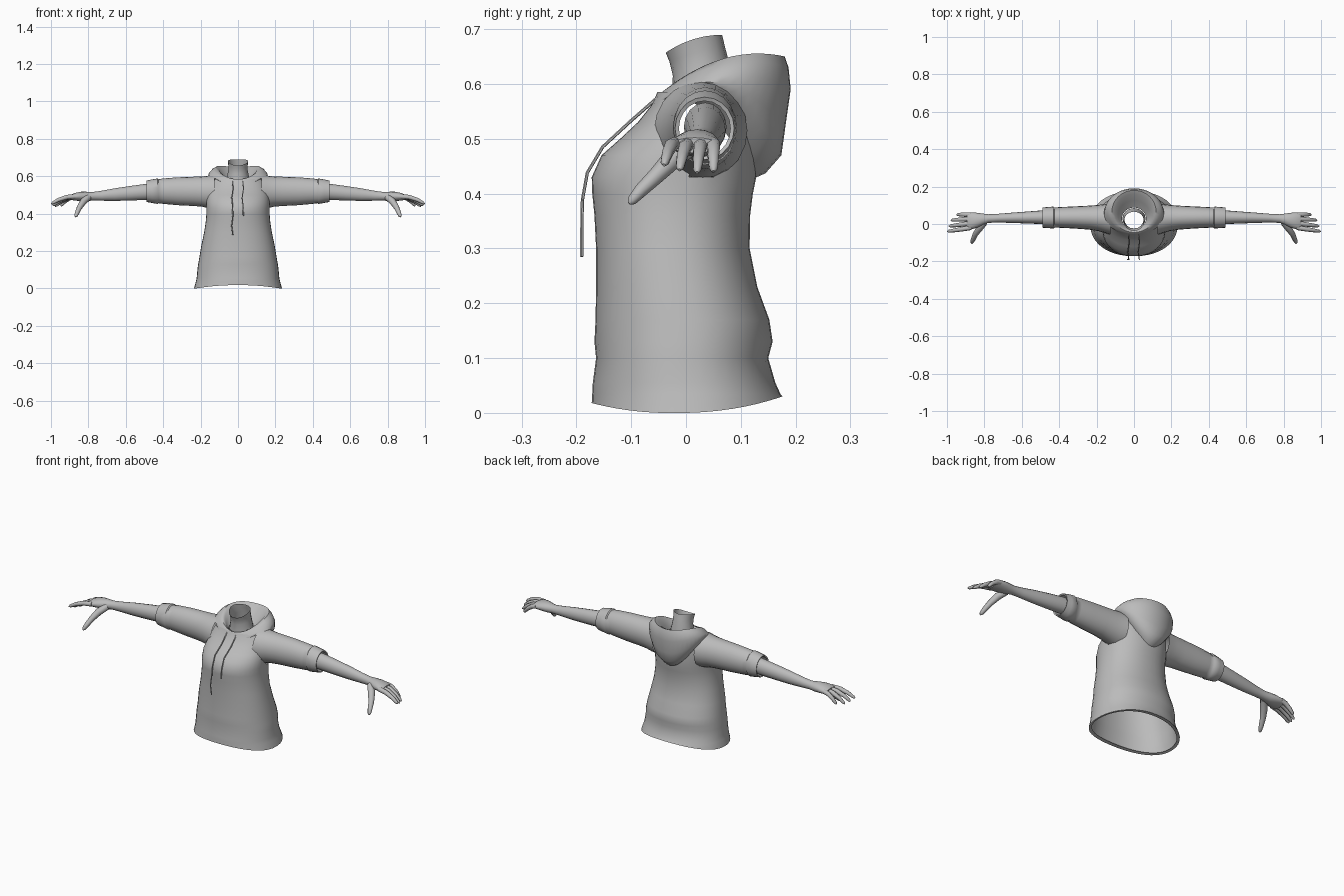
import bpy, bmesh, math
from mathutils import Vector

cloth = bpy.data.materials.new("plain_grey")
cloth.diffuse_color = (0.5, 0.5, 0.5, 1)


def finish(name, bm, mirror=False):
    bmesh.ops.recalc_face_normals(bm, faces=bm.faces)
    me = bpy.data.meshes.new(name)
    bm.to_mesh(me)
    bm.free()
    me.materials.append(cloth)
    ob = bpy.data.objects.new(name, me)
    bpy.context.collection.objects.link(ob)
    bpy.ops.object.select_all(action='DESELECT')
    ob.select_set(True)
    bpy.context.view_layer.objects.active = ob
    bpy.ops.object.shade_smooth_by_angle(angle=math.radians(50))
    if mirror:
        ob.modifiers.new("mirror", 'MIRROR').use_mirror_merge = False
    return ob


def loft(rings, cap_start=False, cap_end=False):
    bm = bmesh.new()
    vs = [[bm.verts.new(p) for p in r] for r in rings]
    n = len(vs[0])
    for a, b in zip(vs, vs[1:]):
        for i in range(n):
            j = (i + 1) % n
            bm.faces.new((a[i], a[j], b[j], b[i]))
    if cap_start:
        bm.faces.new(vs[0])
    if cap_end:
        bm.faces.new(vs[-1])
    return bm


def body_ring(hw, front, back, zf, zs, zb, n=40, power=1.0):
    """Level loop around z; height is set at front, side and back."""
    pts = []
    for i in range(n):
        a = 2 * math.pi * i / n
        s, c = math.sin(a), -math.cos(a)
        z = zs + (zb - zf) / 2 * c + ((zb + zf) / 2 - zs) * c * c
        sx = math.copysign(abs(s) ** power, s)
        sy = math.copysign(abs(c) ** power, c)
        pts.append((hw * sx, (front + back) / 2 + (back - front) / 2 * sy, z))
    return pts


def limb_ring(x, y0, y1, z0, z1, n=16, lean=0.0):
    """Upright loop around the arm axis."""
    pts = []
    for i in range(n):
        a = 2 * math.pi * i / n
        pts.append((x + lean * math.sin(a), (y0 + y1) / 2 + (y1 - y0) / 2 * math.cos(a),
                    (z0 + z1) / 2 + (z1 - z0) / 2 * math.sin(a)))
    return pts


def tube(path, radii, n=8):
    path = [Vector(p) for p in path]
    rings = []
    for k, p in enumerate(path):
        d = (path[min(k + 1, len(path) - 1)] - path[max(k - 1, 0)]).normalized()
        u = d.cross(Vector((0.3, 1, 0.1))).normalized()
        v = d.cross(u)
        rings.append([p + radii[k] * (u * math.cos(t) + v * math.sin(t))
                      for t in (2 * math.pi * i / n for i in range(n))])
    return loft(rings, True, True)


# Sweater body: height, half width, front, back; hem dips at the sides
body = [(0.035, 0.226, -0.171, 0.172), (0.055, 0.221, -0.170, 0.163),
        (0.10, 0.217, -0.164, 0.150), (0.13, 0.213, -0.167, 0.158),
        (0.17, 0.206, -0.165, 0.152), (0.23, 0.196, -0.164, 0.130),
        (0.30, 0.181, -0.164, 0.116), (0.36, 0.172, -0.167, 0.117),
        (0.40, 0.169, -0.171, 0.122), (0.43, 0.169, -0.172, 0.128),
        (0.47, 0.169, -0.154, 0.130), (0.50, 0.165, -0.120, 0.130),
        (0.53, 0.160, -0.088, 0.128), (0.56, 0.150, -0.064, 0.125),
        (0.585, 0.135, -0.052, 0.120)]
rings = [body_ring(0.222, -0.155, 0.158, 0.022, 0.004, 0.03, power=0.92),
         body_ring(0.235, -0.172, 0.176, 0.018, 0.0, 0.03, power=0.92)]
rings += [body_ring(w, f, b, z, z, z, power=0.92) for z, w, f, b in body]
bm = loft(rings)
# Open the armholes
holes = [f for f in bm.faces if abs(f.calc_center_median().x) > 0.11
         and ((f.calc_center_median().y - 0.03) / 0.062) ** 2
         + ((f.calc_center_median().z - 0.515) / 0.075) ** 2 < 1]
bmesh.ops.delete(bm, geom=holes, context='FACES')
finish("sweater_body", bm)

# Hood lying on the shoulders, folding over its rim down to the neck
hood = [(0.095, -0.068, 0.118, 0.535, 0.56, 0.425), (0.125, -0.068, 0.145, 0.542, 0.575, 0.437),
        (0.150, -0.066, 0.174, 0.550, 0.590, 0.470), (0.160, -0.062, 0.181, 0.558, 0.602, 0.520),
        (0.155, -0.056, 0.191, 0.570, 0.618, 0.590), (0.138, -0.051, 0.187, 0.580, 0.636, 0.630),
        (0.118, -0.045, 0.180, 0.584, 0.646, 0.650), (0.102, -0.038, 0.160, 0.580, 0.636, 0.640),
        (0.085, -0.032, 0.125, 0.570, 0.608, 0.610), (0.064, -0.028, 0.088, 0.560, 0.580, 0.585)]
finish("hood", loft([body_ring(*r) for r in hood]))

# Open neck, slanted towards the back
neck = [(0.062, -0.026, 0.085, 0.57, 0.58, 0.59), (0.052, -0.024, 0.077, 0.615, 0.63, 0.645),
        (0.052, -0.030, 0.071, 0.640, 0.658, 0.668), (0.055, -0.037, 0.066, 0.657, 0.682, 0.689)]
finish("neck", loft([body_ring(*r, n=16) for r in neck]))

# Sleeve with a slightly wider rolled cuff
sleeve = [(0.125, -0.058, 0.112, 0.425, 0.605), (0.155, -0.048, 0.106, 0.428, 0.603),
          (0.19, -0.038, 0.102, 0.437, 0.599), (0.24, -0.030, 0.098, 0.441, 0.597),
          (0.32, -0.024, 0.094, 0.445, 0.594), (0.40, -0.020, 0.090, 0.452, 0.588),
          (0.425, -0.019, 0.088, 0.456, 0.583), (0.43, -0.024, 0.093, 0.452, 0.588),
          (0.46, -0.022, 0.091, 0.457, 0.583), (0.488, -0.020, 0.088, 0.462, 0.576),
          (0.485, -0.013, 0.081, 0.468, 0.569), (0.44, -0.014, 0.083, 0.462, 0.576)]
finish("sleeve", loft([limb_ring(*r, n=20) for r in sleeve]), True)

# Bare forearm running into the palm
arm = [(0.41, -0.004, 0.074, 0.477, 0.566), (0.50, 0.000, 0.072, 0.473, 0.558),
       (0.58, 0.003, 0.066, 0.470, 0.547), (0.66, 0.006, 0.060, 0.468, 0.535),
       (0.73, 0.008, 0.054, 0.469, 0.522), (0.78, 0.006, 0.052, 0.470, 0.515),
       (0.81, -0.006, 0.056, 0.466, 0.517), (0.84, -0.020, 0.060, 0.467, 0.517),
       (0.875, -0.030, 0.062, 0.470, 0.510), (0.892, -0.028, 0.060, 0.474, 0.502)]
finish("forearm_and_palm", loft([limb_ring(*r) for r in arm], False, True), True)

# Four fingers: base y, tip x, tip y, tip z
fingers = [("index_finger", -0.020, 0.998, -0.040, 0.452), ("middle_finger", 0.004, 0.990, -0.012, 0.443),
           ("ring_finger", 0.028, 0.978, 0.020, 0.438), ("little_finger", 0.050, 0.948, 0.050, 0.440)]
for name, y, tx, ty, tz in fingers:
    a, b = Vector((0.872, y, 0.491)), Vector((tx, ty, tz))
    path = [a.lerp(b, t) + Vector((0, 0, 0.012 * math.sin(math.pi * t))) for t in (0, 0.35, 0.7, 0.93, 1)]
    finish(name, tube(path, (0.0125, 0.0125, 0.0105, 0.008, 0.003)), True)

# Thumb hanging forward and down
finish("thumb", tube([(0.80, 0.008, 0.487), (0.828, -0.025, 0.463), (0.848, -0.055, 0.432),
                      (0.860, -0.083, 0.405), (0.867, -0.099, 0.387), (0.868, -0.104, 0.382)],
                     (0.018, 0.019, 0.015, 0.0125, 0.009, 0.003)), True)

# Two drawstrings of different length over the chest
drop = [(-0.052, 0.575), (-0.100, 0.533), (-0.152, 0.485), (-0.180, 0.438), (-0.189, 0.388)]
for name, x, extra in (("long_drawstring", -0.030, [(-0.190, 0.335), (-0.190, 0.285)]),
                       ("short_drawstring", 0.026, [])):
    path = [(x + 0.004 * math.sin(2.2 * k), y, z) for k, (y, z) in enumerate(drop + extra)]
    finish(name, tube(path, [0.003] * len(path), 6))
